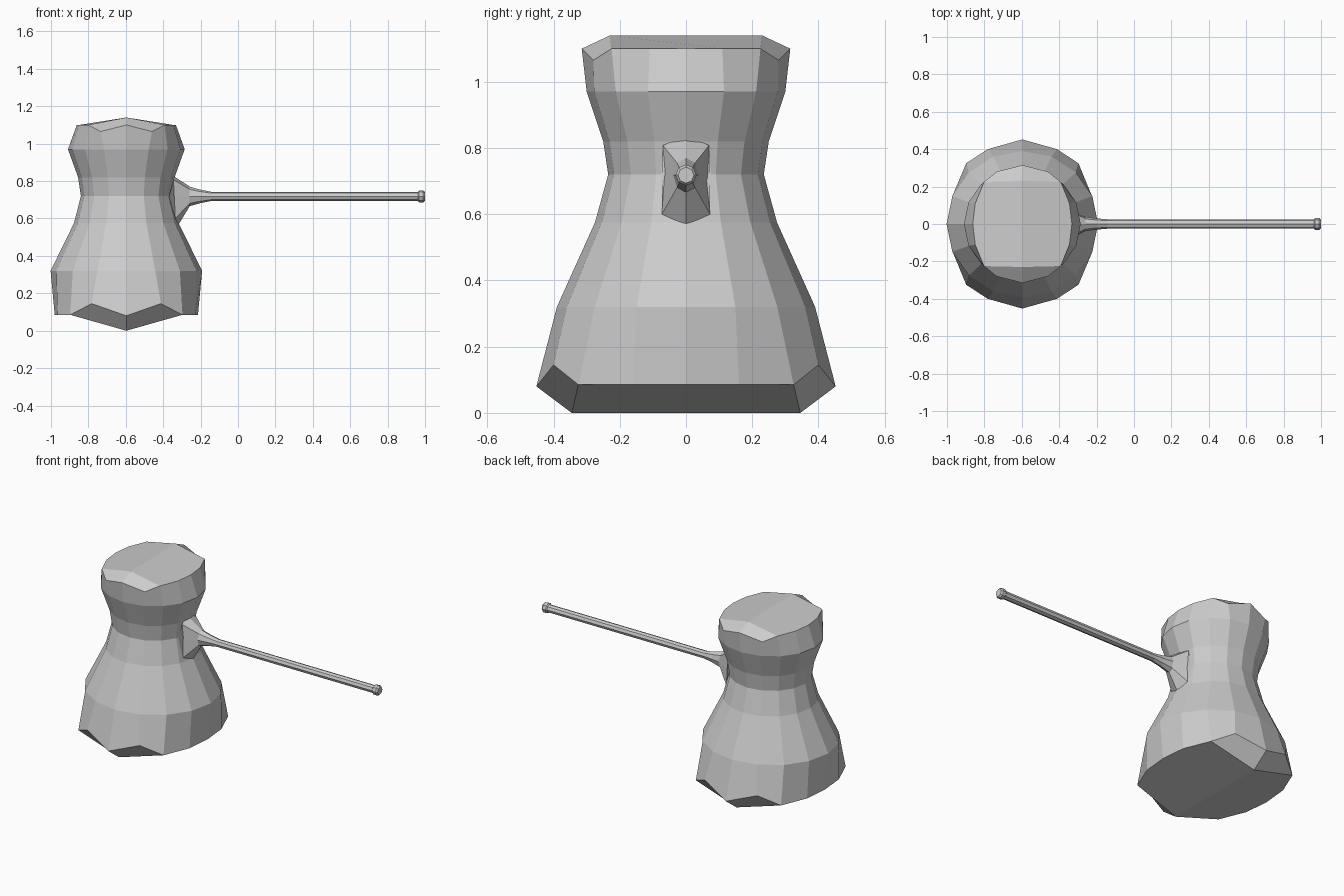
import bpy, bmesh
from math import cos, sin, pi

if "Cube" in bpy.data.objects:
    bpy.data.objects.remove(bpy.data.objects["Cube"])

CX = -0.597  # pot axis


def finish(bm, name):
    bmesh.ops.recalc_face_normals(bm, faces=bm.faces)
    me = bpy.data.meshes.new(name)
    bm.to_mesh(me)
    bm.free()
    ob = bpy.data.objects.new(name, me)
    bpy.context.collection.objects.link(ob)
    return ob


def add_ring(bm, pts):
    return [bm.verts.new(p) for p in pts]


def bridge(bm, a, b):
    n = len(a)
    for i in range(n):
        bm.faces.new((a[i], a[(i + 1) % n], b[(i + 1) % n], b[i]))


def round_ring(rx, ry, z):
    return [(CX + rx * cos(k * pi / 8), ry * sin(k * pi / 8), z) for k in range(16)]


def rim_ring(quarter):
    # mirror five points (from +x to +y) round to a 16-point loop
    q = quarter
    half = q + [(-x, y, z) for x, y, z in reversed(q[:-1])]
    full = half + [(x, -y, z) for x, y, z in reversed(half[1:-1])]
    return [(CX + x, y, z) for x, y, z in full]


def cap(bm, r, y, z):
    # ridge-shaped end with bevelled front and back
    back = bm.verts.new((CX, y, z))
    front = bm.verts.new((CX, -y, z))
    bm.faces.new((back, r[2], r[3], r[4]))
    bm.faces.new((back, r[4], r[5], r[6]))
    bm.faces.new((front, r[10], r[11], r[12]))
    bm.faces.new((front, r[12], r[13], r[14]))
    for s, loop in ((back, (2, 1, 0, 15, 14)), (front, (10, 9, 8, 7, 6))):
        bm.faces.new([s] + [r[i] for i in loop] + [front if s is back else back])


# pot body
bm = bmesh.new()
bottom = rim_ring([(.383, 0, .085), (.368, .16, .085), (.30, .325, .085),
                   (.185, .40, .145), (0, .452, .08)])
top = rim_ring([(.265, 0, 1.1), (.252, .11, 1.1), (.205, .225, 1.1),
                (.137, .28, 1.065), (0, .315, 1.1)])
loops = [bottom]
for rx, ry, z in ((.405, .39, .32), (.28, .275, .575), (.243, .235, .72),
                  (.258, .25, .82), (.312, .30, .97)):
    loops.append(round_ring(rx, ry, z))
loops.append(top)
rings = [add_ring(bm, l) for l in loops]
for a, b in zip(rings, rings[1:]):
    bridge(bm, a, b)
cap(bm, rings[0], .345, 0)
cap(bm, rings[-1], .23, 1.14)
finish(bm, "pot_body")

# handle: flared root, long octagonal rod, end knob
bm = bmesh.new()
root = [(-.36, 0, .837), (-.345, .07, .808), (-.37, .075, .71), (-.335, .073, .6),
        (-.318, 0, .567), (-.335, -.073, .6), (-.37, -.075, .71), (-.345, -.07, .808)]
rings = [add_ring(bm, root)]
for x, ry, rz in ((-.258, .038, .052), (-.2, .03, .036), (-.14, .025, .024), (.962, .025, .024),
                  (.968, .032, .032), (.99, .032, .032), (1.0, .024, .024)):
    rings.append(add_ring(bm, [(x, ry * sin(k * pi / 4 + 0), .718 + rz * cos(k * pi / 4))
                               for k in range(8)]))
for a, b in zip(rings, rings[1:]):
    bridge(bm, a, b)
bm.faces.new(rings[0])
bm.faces.new(rings[-1])
finish(bm, "handle")
